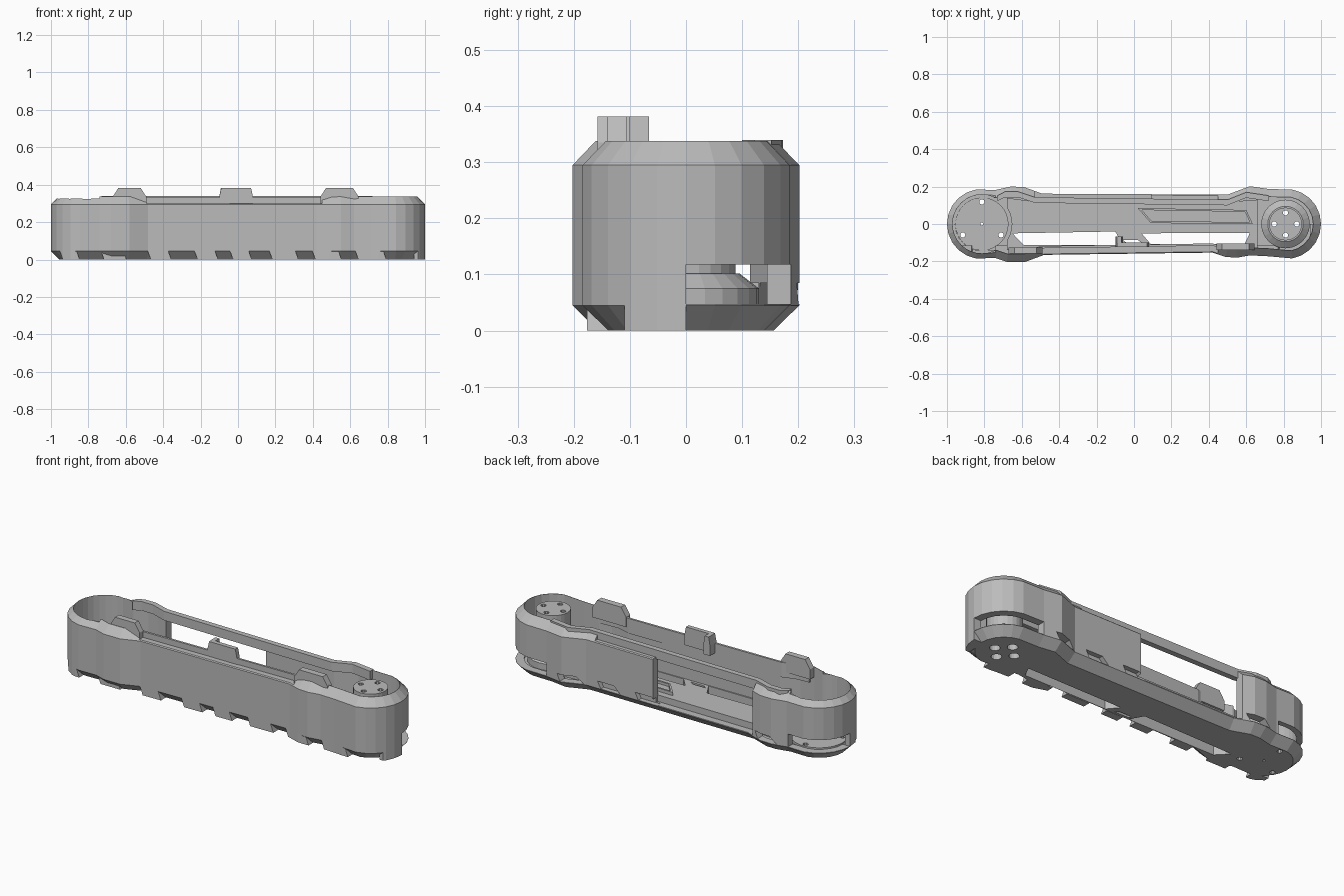
import bpy, bmesh, math
from mathutils import Vector

if "Cube" in bpy.data.objects:
    bpy.data.objects.remove(bpy.data.objects["Cube"])

grey = bpy.data.materials.new("plain_grey")
grey.diffuse_color = (0.5, 0.5, 0.5, 1)
grey.use_nodes = True
grey.node_tree.nodes["Principled BSDF"].inputs["Base Color"].default_value = grey.diffuse_color


def arc(cx, r, a0, a1, n=10):
    return [(cx + r * math.cos(math.radians(a0 + (a1 - a0) * i / n)),
             r * math.sin(math.radians(a0 + (a1 - a0) * i / n))) for i in range(n + 1)]


def offset(pts, d):
    """Inset a counter-clockwise outline by d with mitred corners."""
    out = []
    for i, p in enumerate(pts):
        p, a, b = Vector(p), Vector(pts[i - 1]), Vector(pts[(i + 1) % len(pts)])
        e, f = (p - a).normalized(), (b - p).normalized()
        n, m = Vector((-e.y, e.x)), Vector((-f.y, f.x))
        out.append(tuple(p + (n + m) * d / (1 + n.dot(m))))
    return out


def loft(name, rings):
    """Solid through a stack of (outline, z) rings."""
    bm = bmesh.new()
    rows = [[bm.verts.new((x, y, z)) for x, y in pts] for pts, z in rings]
    n = len(rows[0])
    for lo, hi in zip(rows, rows[1:]):
        for i in range(n):
            j = (i + 1) % n
            bm.faces.new((lo[i], lo[j], hi[j], hi[i]))
    bm.faces.new(rows[0][::-1])
    bm.faces.new(rows[-1])
    bmesh.ops.recalc_face_normals(bm, faces=bm.faces)
    me = bpy.data.meshes.new(name)
    bm.to_mesh(me)
    bm.free()
    ob = bpy.data.objects.new(name, me)
    bpy.context.collection.objects.link(ob)
    me.materials.append(grey)
    return ob


def prism(name, pts, z0, z1):
    return loft(name, [(pts, z0), (pts, z1)])


def box(name, x0, x1, y0, y1, z0, z1):
    return prism(name, [(x0, y0), (x1, y0), (x1, y1), (x0, y1)], z0, z1)


def cylinder(name, cx, cy, r, z0, z1, n=24):
    ring = [(x + cx, y + cy) for x, y in arc(0, r, 0, 360, n)[:-1]]
    return prism(name, ring, z0, z1)


def upright(name, profile, y0, y1):
    """Prism from an x-z profile, running along y."""
    ob = prism(name, profile, y0, y1)
    for v in ob.data.vertices:
        v.co = (v.co.x, v.co.z, v.co.y)
    ob.data.flip_normals()
    return ob


def boolean(ob, cutter, op="DIFFERENCE"):
    mod = ob.modifiers.new("cut", "BOOLEAN")
    mod.operation, mod.object, mod.solver = op, cutter, "EXACT"
    bpy.context.view_layer.objects.active = ob
    bpy.ops.object.modifier_apply(modifier=mod.name)
    bpy.data.objects.remove(cutter)


def strip(name, path, width, z0, z1):
    """Wall that follows a path, thickened in y."""
    pts = list(path) + [(x, y + width) for x, y in reversed(path)]
    return prism(name, pts, z0, z1)


# outline with round ends and shoulder bumps
outline = (arc(0.813, 0.187, -80, 80)
           + [(0.72, 0.187), (0.62, 0.202), (0.5, 0.157), (-0.49, 0.162),
              (-0.59, 0.198), (-0.66, 0.2), (-0.74, 0.182)]
           + arc(-0.813, 0.187, 100, 260)
           + [(-0.74, -0.182), (-0.68, -0.202), (-0.58, -0.202), (-0.48, -0.165),
              (0.42, -0.153), (0.49, -0.176), (0.55, -0.18), (0.62, -0.168), (0.71, -0.172)])

# hollow shell with chamfered base and rim
shell = loft("shell", [(offset(outline, 0.045), 0), (outline, 0.045),
                       (outline, 0.295), (offset(outline, 0.041), 0.338)])
boolean(shell, prism("cavity", offset(outline, 0.043), 0.04, 0.5))
boolean(shell, cylinder("left_bowl", -0.813, 0, 0.157, 0.05, 0.5, 32))
boolean(shell, box("middle_top", -0.49, 0.45, -0.3, 0.3, 0.3, 0.5))
boolean(shell, box("left_top", -1.1, -0.74, -0.3, 0.3, 0.325, 0.5))
boolean(shell, box("back_window", -0.53, 0.09, 0.06, 0.3, 0.05, 0.4))

# end slots on the back half
boolean(shell, box("right_slot", 0.72, 1.1, 0.0, 0.3, 0.047, 0.118))
boolean(shell, box("left_slot", -1.1, -0.75, 0.0, 0.3, 0.047, 0.118))

# small sloped windows along the back
for x in (0.13, 0.36, 0.58, -0.62):
    w = upright("vent", [(x - 0.07, 0.047), (x + 0.05, 0.047), (x + 0.07, 0.085), (x - 0.03, 0.085)],
                0.132, 0.3)
    boolean(shell, w)

# raised inner deck between the two ends
deck = prism("deck", [(-0.68, -0.14), (-0.55, -0.128), (0.5, -0.118), (0.66, -0.13),
                      (0.66, 0.13), (0.5, 0.118), (-0.55, 0.122), (-0.68, 0.14)], 0.03, 0.086)
boolean(deck, cylinder("deck_end", -0.813, 0, 0.16, 0, 0.2, 32))

# floor slots
for pts in ([(-0.59, -0.112), (-0.06, -0.112), (-0.1, -0.04), (-0.65, -0.05)],
            [(0.09, -0.108), (0.59, -0.108), (0.62, -0.047), (0.04, -0.05)],
            [(-0.04, -0.1), (0.04, -0.1), (0.02, -0.085), (-0.06, -0.085)]):
    for ob in (shell, deck):
        boolean(ob, prism("floor_slot", pts, -0.1, 0.15))

# mounting disc at the left end and post at the right end
disc = cylinder("mounting_disc", -0.813, 0, 0.142, 0.02, 0.055, 32)
post = cylinder("post", 0.81, 0, 0.088, 0.02, 0.325, 24)
collar = loft("post_collar", [([(x + 0.81, y) for x, y in arc(0, r, 0, 360, 24)[:-1]], z)
                              for r, z in ((0.13, 0.03), (0.13, 0.075), (0.095, 0.102))])
disc_holes = [(-0.813, 0, 0.008)] + [
    (-0.813 + 0.118 * math.cos(math.radians(a)), 0.118 * math.sin(math.radians(a)), 0.014)
    for a in (90, 210, 330)]
post_holes = [(0.81 + 0.06 * math.cos(a), 0.06 * math.sin(a), 0.014)
              for a in (0, math.pi / 2, math.pi, 1.5 * math.pi)]
for parts, holes in (((shell, disc), disc_holes), ((shell, post, collar), post_holes)):
    for ob in parts:
        for x, y, r in holes:
            boolean(ob, cylinder("hole", x, y, r, -0.1, 0.5, 10))
            if r > 0.01 and x > 0:
                boolean(ob, cylinder("counterbore", x, y, 0.026, -0.1, 0.07, 14))

# top rail along the back
strip("back_rail", [(-0.73, 0.122), (-0.69, 0.143), (-0.62, 0.143), (-0.53, 0.113),
                    (0.5, 0.1), (0.6, 0.14), (0.72, 0.122)], 0.03, 0.29, 0.34)

# inner lip and raised tabs along the front
strip("front_lip", [(-0.65, -0.157), (-0.58, -0.155), (-0.5, -0.13),
                    (0.42, -0.116), (0.5, -0.137), (0.62, -0.132)], 0.012, 0.25, 0.332)
for name, x0, x1, y0, y1, s in (("left_tab", -0.67, -0.49, -0.158, -0.125, 0.03),
                                ("middle_tab", -0.1, 0.08, -0.124, -0.1, 0.01),
                                ("middle_tab_wing", -0.1, -0.06, -0.102, -0.066, 0.008),
                                ("right_tab", 0.44, 0.645, -0.14, -0.105, 0.03)):
    upright(name, [(x0, 0.28), (x1, 0.28), (x1, 0.335), (x1 - s, 0.382), (x0 + s, 0.382), (x0, 0.335)],
            y0, y1)

# raised pad on the deck
pad = [(0.09, 0.005), (0.635, 0.0), (0.6, 0.075), (0.02, 0.085)]
ridge = prism("floor_pad", pad, 0.05, 0.104)
boolean(ridge, prism("pad_recess", offset(pad, 0.01), 0.09, 0.2))

# lower teeth that fill the chamfer on the front
for x0, x1 in ((-0.93, -0.84), (-0.71, -0.59), (-0.46, -0.35), (-0.21, -0.1),
               (-0.02, 0.08), (0.19, 0.33), (0.42, 0.56), (0.65, 0.8)):
    tooth = upright("tooth", [(x0 + 0.03, -0.1), (x1 + 0.03, -0.1), (x1 - 0.03, 0.065), (x0 - 0.03, 0.065)],
                    -0.176, -0.115)
    boolean(tooth, prism("tooth_limit", outline, 0, 0.2), "INTERSECT")
end_tooth = box("end_tooth", 0.94, 1.1, -0.11, 0, -0.1, 0.066)
boolean(end_tooth, prism("tooth_limit", outline, 0, 0.2), "INTERSECT")
